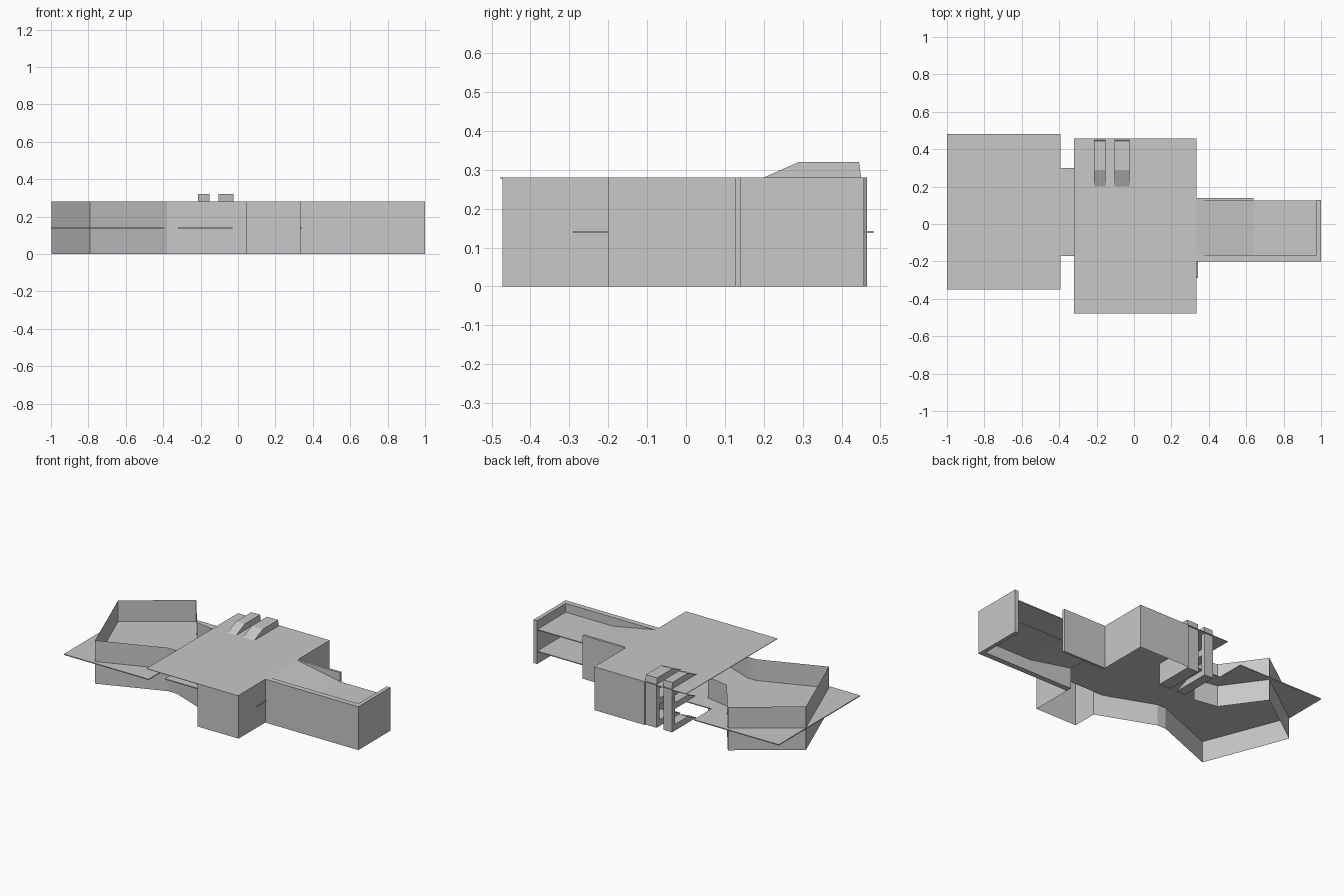
import bpy
import bmesh
from mathutils import Vector

cube = bpy.data.objects.get("Cube")
if cube:
    bpy.data.objects.remove(cube, do_unlink=True)

H = 0.28      # wall height
MID = 0.14    # mid deck height
DROP = 0.06   # how far the arm floors sit below the decks

grey = bpy.data.materials.new("plain_grey")
grey.use_nodes = True
COLOUR = (0.58, 0.58, 0.58, 1)
grey.diffuse_color = COLOUR
grey.node_tree.nodes["Principled BSDF"].inputs["Base Color"].default_value = COLOUR


def make(name, verts, faces):
    mesh = bpy.data.meshes.new(name)
    mesh.from_pydata(verts, [], faces)
    mesh.materials.append(grey)
    bm = bmesh.new()
    bm.from_mesh(mesh)
    bmesh.ops.recalc_face_normals(bm, faces=bm.faces)
    bm.to_mesh(mesh)
    bm.free()
    obj = bpy.data.objects.new(name, mesh)
    bpy.context.collection.objects.link(obj)


def prism(name, outline, vec):
    """Extrude a closed 3D outline along a vector."""
    n = len(outline)
    base = [Vector(p) for p in outline]
    verts = base + [p + Vector(vec) for p in base]
    faces = [tuple(range(n)), tuple(range(n, 2 * n))]
    faces += [(i, (i + 1) % n, (i + 1) % n + n, i + n) for i in range(n)]
    make(name, verts, faces)


def box(name, x0, x1, y0, y1, z0, z1):
    prism(name, [(x0, y0, z0), (x1, y0, z0), (x1, y1, z0), (x0, y1, z0)],
          (0, 0, z1 - z0))


def deck(name, x0, x1, y0, y1, z=MID):
    box(name, x0, x1, y0, y1, z - 0.003, z + 0.003)


def sheet_wall(name, path):
    """Upright wall sheet along a ground path."""
    n = len(path)
    verts = [(x, y, z) for z in (0, H) for x, y in path]
    make(name, verts, [(i, i + 1, i + 1 + n, i + n) for i in range(n - 1)])


# Decks: one over the centre, thin ones at mid height
box("top_deck", -0.32, 0.335, -0.478, 0.458, H - 0.003, H)
deck("wing_deck", -1, -0.393, -0.35, 0.482)
deck("neck_deck", -0.393, -0.32, -0.17, 0.3)
deck("middle_deck", -0.32, 0.33, -0.29, 0.3)
deck("middle_deck_lip", 0.33, 0.342, -0.29, -0.2)

# Angled room walls on the wing, running on through the neck to the front bay
sheet_wall("wing_wall", [(0.042, -0.31), (-0.32, -0.17), (-0.38, -0.17), (-0.79, -0.33),
                         (-0.997, 0.2), (-0.625, 0.466), (-0.445, 0.218), (-0.29, 0.19)])

# Centre walls, front and back
sheet_wall("front_bay_wall", [(0.042, -0.31), (0.042, -0.472), (0.335, -0.472), (0.335, -0.19)])
sheet_wall("back_bay_wall", [(0.335, 0.132), (0.335, 0.458), (-0.025, 0.458), (-0.025, 0.2)])

# Arm walls: thick front, end, short back
box("arm_front_wall", 0.335, 1, -0.2, -0.165, 0, H)
box("arm_end_wall", 0.975, 1, -0.2, 0.128, 0, H)
box("arm_back_wall", 0.335, 0.64, 0.125, 0.14, 0, H)

# Arm floors on two levels, each reached by a gentle ramp from its deck
for name, z in (("upper", H), ("lower", MID)):
    low = z - DROP
    deck(f"{name}_arm_floor", 0.64, 0.975, -0.165, 0.125, low)
    prism(f"{name}_arm_ramp",
          [(0.335, -0.165, z - 0.006), (0.64, -0.165, low - 0.003),
           (0.64, -0.165, low + 0.003), (0.335, -0.165, z)], (0, 0.29, 0))

# Pair of back brackets: a post with a sloped arm at each level
for name, x0, width in (("inner", -0.105, 0.08), ("outer", -0.215, 0.062)):
    box(f"{name}_bracket_post", x0, x0 + width, 0.42, 0.45, 0, H)
    for level, z in (("top", H), ("middle", MID), ("bottom", 0)):
        prism(f"{name}_bracket_{level}_arm",
              [(x0, 0.2, z), (x0, 0.29, z + 0.04), (x0, 0.445, z + 0.04), (x0, 0.45, z)],
              (width, 0, 0))
